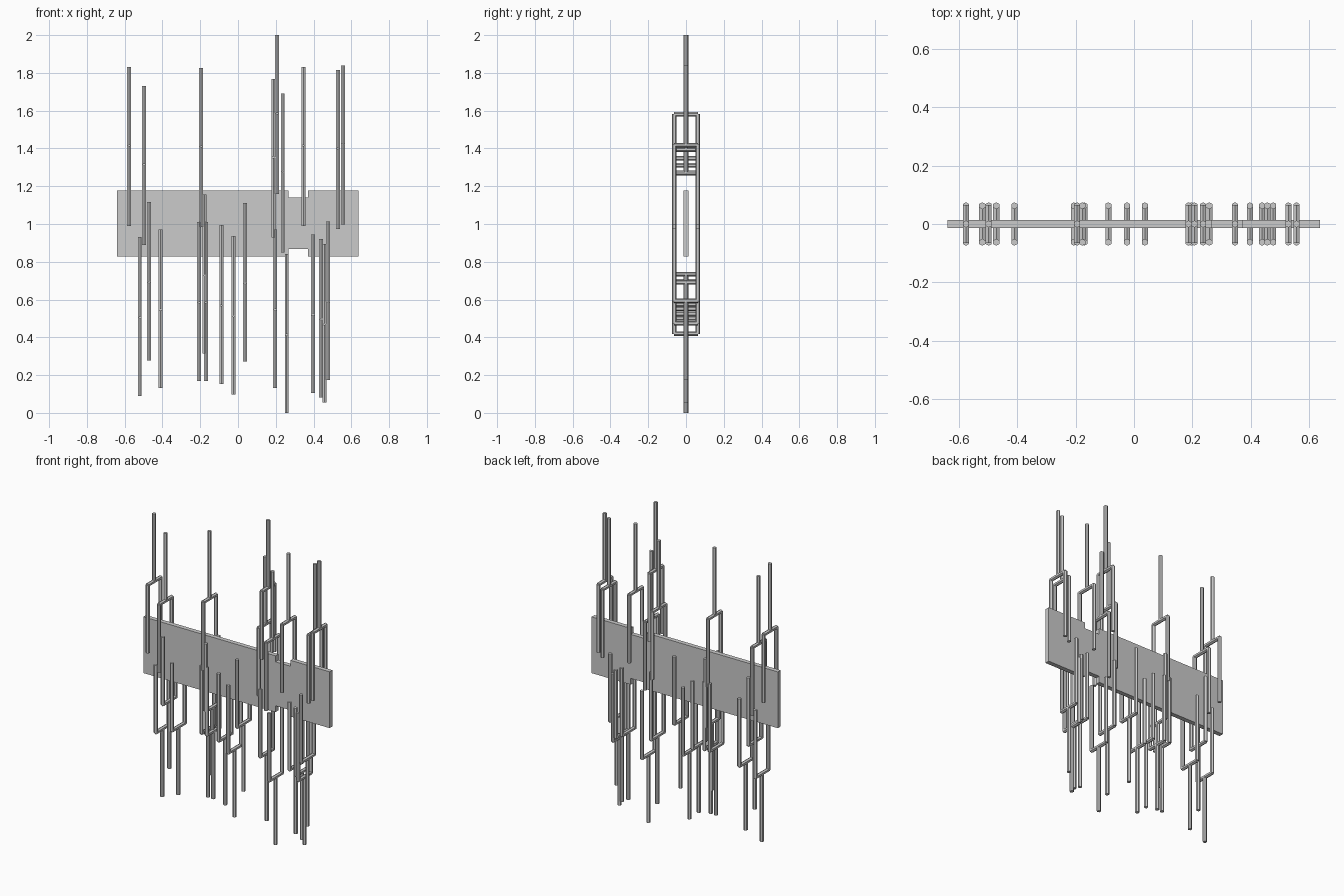
import bpy, bmesh
from math import pi
from mathutils import Matrix, Vector

if "Cube" in bpy.data.objects:
    bpy.data.objects.remove(bpy.data.objects["Cube"])

R = 0.012        # hexagonal bar radius
SPREAD = 0.0625  # prong offset from the stem
HALF = 0.42      # length of stem, and of prongs


def bar(bm, a, b):
    """Hexagonal bar between two points, corners pointing along the y/z side."""
    a, b = Vector(a), Vector(b)
    d = b - a
    rot = Matrix.Rotation(pi / 2, 4, 'X') if abs(d.y) > abs(d.z) else Matrix()
    turn = Matrix.Rotation(pi / 2, 4, 'Z')
    r = bmesh.ops.create_cone(bm, cap_ends=True, segments=6, radius1=R,
                              radius2=R, depth=d.length)
    pts = [v.co for v in r['verts']]
    # make sure the flats face +-x
    if max(p.x for p in pts) > R * 0.95:
        bmesh.ops.transform(bm, matrix=turn, verts=r['verts'])
    bmesh.ops.transform(bm, matrix=Matrix.Translation((a + b) / 2) @ rot,
                        verts=r['verts'])


def finish(bm, name):
    bmesh.ops.recalc_face_normals(bm, faces=bm.faces)
    me = bpy.data.meshes.new(name)
    bm.to_mesh(me)
    bm.free()
    ob = bpy.data.objects.new(name, me)
    bpy.context.collection.objects.link(ob)
    return ob


def fork(name, x, tip, s):
    """Two-pronged fork; s=1 has the stem up, s=-1 the stem down."""
    bm = bmesh.new()
    mid = tip - s * HALF
    bar(bm, (x, 0, mid), (x, 0, tip))
    bar(bm, (x, -SPREAD - 0.002, mid), (x, SPREAD + 0.002, mid))
    for y in (-SPREAD, SPREAD):
        bar(bm, (x, y, mid + s * 0.002), (x, y, mid - s * HALF))
    finish(bm, name)


# Central plank with a shallow notch in its top and bottom edges
outline = [(-0.64, 0.828), (0.267, 0.828), (0.267, 0.867), (0.37, 0.867),
           (0.37, 0.828), (0.638, 0.828), (0.638, 1.177), (0.37, 1.177),
           (0.37, 1.14), (0.267, 1.14), (0.267, 1.177), (-0.64, 1.177)]
bm = bmesh.new()
face = bm.faces.new([bm.verts.new((x, -0.014, z)) for x, z in outline])
ext = bmesh.ops.extrude_face_region(bm, geom=[face], use_keep_orig=True)
bmesh.ops.translate(bm, vec=(0, 0.028, 0),
                    verts=[v for v in ext['geom'] if isinstance(v, bmesh.types.BMVert)])
finish(bm, "plank")

# Forks with stems up: (x, stem tip height)
up = [(-0.576, 1.83), (-0.498, 1.73), (-0.195, 1.825), (0.187, 1.768),
      (0.207, 2.0), (0.237, 1.69), (0.346, 1.83), (0.529, 1.814), (0.557, 1.838)]
# Forks with stems down
down = [(-0.52, 0.09), (-0.472, 0.277), (-0.41, 0.131), (-0.206, 0.17),
        (-0.177, 0.315), (-0.17, 0.17), (-0.088, 0.154), (-0.024, 0.097),
        (0.037, 0.272), (0.197, 0.132), (0.258, 0.0), (0.397, 0.105),
        (0.439, 0.081), (0.457, 0.054), (0.477, 0.173)]
for i, (x, z) in enumerate(up):
    fork(f"upper_fork_{i + 1}", x, z, 1)
for i, (x, z) in enumerate(down):
    fork(f"lower_fork_{i + 1}", x, z, -1)
